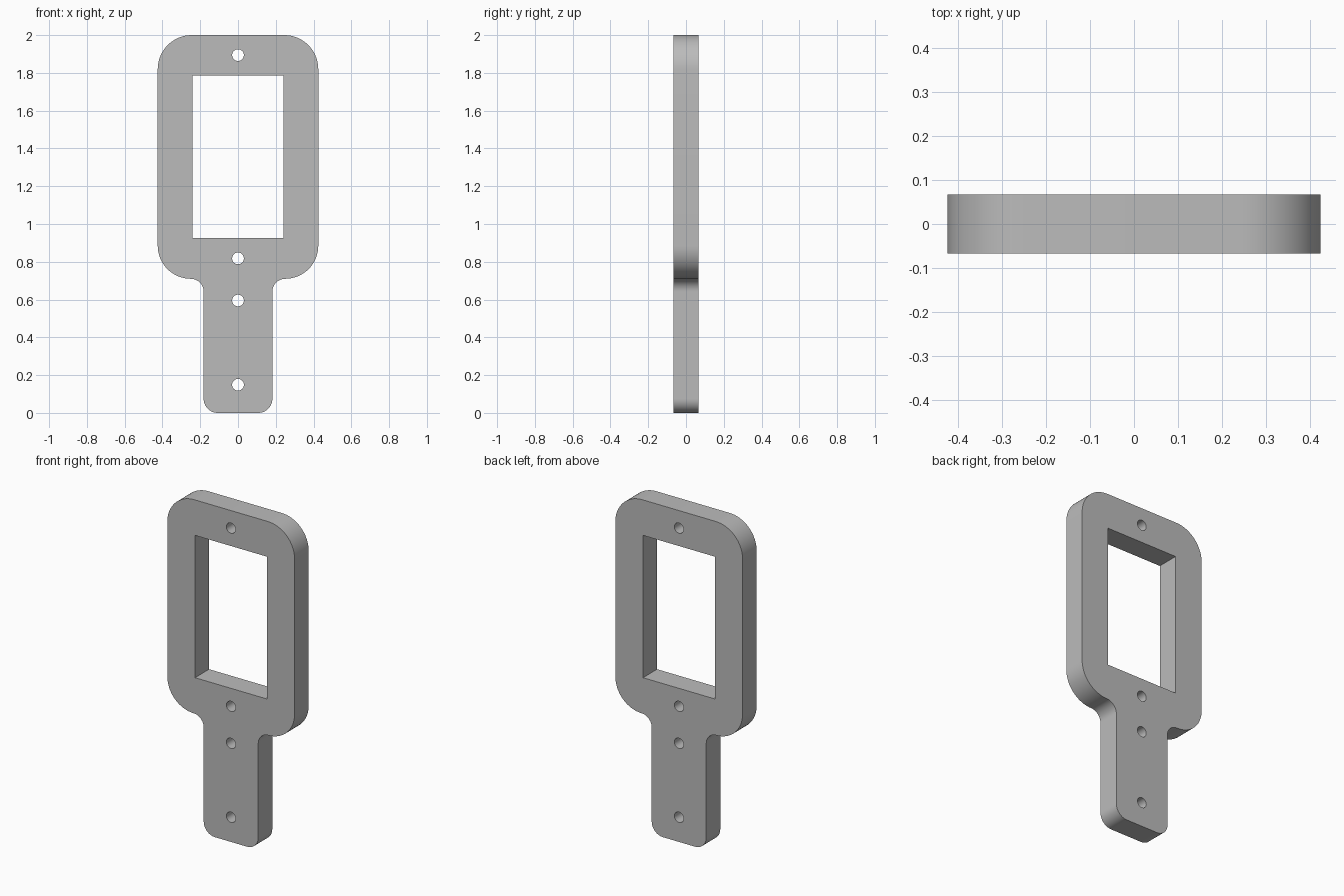
import bpy
import math
from mathutils import Vector

cube = bpy.data.objects.get("Cube")
if cube:
    bpy.data.objects.remove(cube, do_unlink=True)

DEPTH = 0.134

grey = bpy.data.materials.new("plain grey")
grey.use_nodes = True
colour = (0.5, 0.5, 0.5, 1)
grey.diffuse_color = colour
grey.node_tree.nodes["Principled BSDF"].inputs["Base Color"].default_value = colour


def rounded(corners, steps=16):
    """Round each right-angled corner (x, z, radius) of a closed outline."""
    points = []
    for i, (x, z, r) in enumerate(corners):
        here = Vector((x, z))
        before = (Vector(corners[i - 1][:2]) - here).normalized()
        after = (Vector(corners[(i + 1) % len(corners)][:2]) - here).normalized()
        centre = here + (before + after) * r
        for s in range(steps + 1):
            a = math.pi / 2 * s / steps
            points.append(centre - after * r * math.cos(a) - before * r * math.sin(a))
    return points


def circle(z, r, steps=32):
    return [Vector((r * math.cos(math.tau * i / steps), z + r * math.sin(math.tau * i / steps)))
            for i in range(steps)]


# Outline: handle, concave shoulder fillets, rounded frame
half = [(0.182, 0, 0.075), (0.182, 0.71, 0.068), (0.425, 0.71, 0.175), (0.425, 2, 0.18)]
outline = rounded(half + [(-x, z, r) for x, z, r in reversed(half)])

# Rectangular window and screw holes
window = [Vector((x, z)) for x, z in
          [(-0.24, 0.927), (0.24, 0.927), (0.24, 1.786), (-0.24, 1.786)]]
holes = [circle(z, 0.031) for z in (0.149, 0.595, 0.818, 1.894)]

# Filled and extruded flat profile
curve = bpy.data.curves.new("frame_plate", "CURVE")
curve.dimensions = "2D"
curve.fill_mode = "BOTH"
curve.extrude = DEPTH / 2
for loop in [outline, window] + holes:
    spline = curve.splines.new("POLY")
    spline.points.add(len(loop) - 1)
    for point, p in zip(spline.points, loop):
        point.co = (p.x, p.y, 0, 1)
    spline.use_cyclic_u = True
curve.materials.append(grey)

plate = bpy.data.objects.new("frame_plate", curve)
bpy.context.collection.objects.link(plate)
plate.rotation_euler.x = math.pi / 2

# Turn into a clean mesh with sharp rims and smooth rounded edges
bpy.ops.object.select_all(action="DESELECT")
plate.select_set(True)
bpy.context.view_layer.objects.active = plate
bpy.ops.object.convert(target="MESH")
bpy.ops.object.transform_apply(location=False, rotation=True, scale=False)
bpy.ops.object.mode_set(mode="EDIT")
bpy.ops.mesh.select_all(action="SELECT")
bpy.ops.mesh.remove_doubles(threshold=0.0001)
bpy.ops.mesh.normals_make_consistent(inside=False)
bpy.ops.object.mode_set(mode="OBJECT")
bpy.ops.object.shade_smooth_by_angle(angle=math.radians(30))
